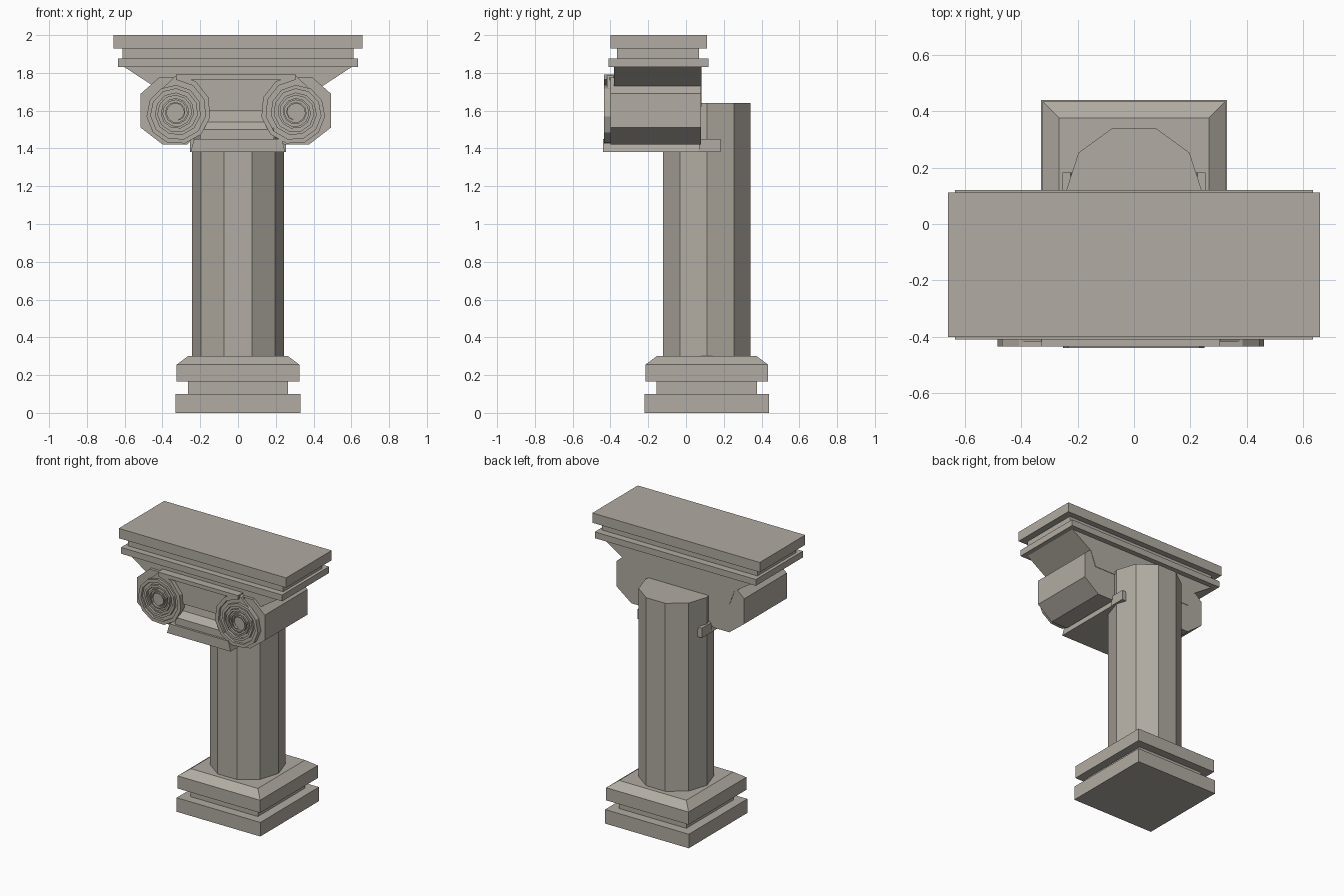
import bpy, bmesh, math

if "Cube" in bpy.data.objects:
    bpy.data.objects.remove(bpy.data.objects["Cube"])

stone = bpy.data.materials.new("warm_grey_stone")
stone.diffuse_color = (0.44, 0.41, 0.36, 1)
stone.use_nodes = True
stone.node_tree.nodes["Principled BSDF"].inputs["Base Color"].default_value = stone.diffuse_color


def finish(bm, name):
    bmesh.ops.recalc_face_normals(bm, faces=bm.faces)
    me = bpy.data.meshes.new(name)
    bm.to_mesh(me)
    bm.free()
    me.materials.append(stone)
    ob = bpy.data.objects.new(name, me)
    bpy.context.collection.objects.link(ob)
    return ob


def prism(name, profile, lo, hi, axis="y"):
    """Extrude a 2D outline: xz along y, yz along x, or xy along z."""
    place = {"y": lambda a, b, t: (a, t, b),
             "x": lambda a, b, t: (t, a, b),
             "z": lambda a, b, t: (a, b, t)}[axis]
    bm = bmesh.new()
    ends = [[bm.verts.new(place(a, b, t)) for a, b in profile] for t in (lo, hi)]
    bm.faces.new(ends[0])
    bm.faces.new(ends[1])
    n = len(profile)
    for i in range(n):
        j = (i + 1) % n
        bm.faces.new((ends[0][i], ends[0][j], ends[1][j], ends[1][i]))
    return finish(bm, name)


def slab(name, half, y0, y1, z0, z1):
    return prism(name, [(-half, z0), (half, z0), (half, z1), (-half, z1)], y0, y1)


# Square stepped base and ten-sided shaft share one axis, set back from the front
AXIS_Y = 0.11
bm = bmesh.new()
rings = []
for half, z in [(0.33, 0), (0.33, 0.10), (0.265, 0.10), (0.265, 0.165),
                (0.325, 0.165), (0.325, 0.255), (0.265, 0.30)]:
    rings.append([bm.verts.new((sx * half, AXIS_Y + sy * half, z))
                  for sx, sy in ((-1, -1), (1, -1), (1, 1), (-1, 1))])
for a, b in zip(rings, rings[1:]):
    for i in range(4):
        j = (i + 1) % 4
        bm.faces.new((a[i], a[j], b[j], b[i]))
bm.faces.new(rings[0])
bm.faces.new(rings[-1])
finish(bm, "stepped_base")

R = 0.243
prism("shaft", [(R * math.cos(i * math.pi / 5), AXIS_Y + R * math.sin(i * math.pi / 5))
                for i in range(10)], 0.29, 1.64, "z")

# Top slabs
slab("top_slab", 0.66, -0.40, 0.112, 1.93, 2.0)
slab("top_neck", 0.612, -0.365, 0.07, 1.875, 1.93)
slab("lower_slab", 0.635, -0.41, 0.12, 1.83, 1.875)
prism("flared_block", [(-0.60, 1.83), (-0.44, 1.725), (-0.40, 1.62),
                       (0.40, 1.62), (0.44, 1.725), (0.60, 1.83)], -0.38, 0.083)

# Centre of the capital: flat panel over a stepped, sloping moulding
slab("front_panel", 0.33, -0.405, 0.08, 1.60, 1.775)
prism("centre_moulding", [(0.08, 1.44), (-0.425, 1.44), (-0.425, 1.50), (-0.385, 1.54),
                          (-0.375, 1.61), (0.08, 1.61)], -0.20, 0.19, "x")
prism("bottom_plate", [(-0.252, 1.38), (0.25, 1.38), (0.232, 1.45), (-0.232, 1.45)],
      -0.44, 0.08)
for s in (-1, 1):
    prism("plate_arm", [(s * 0.21, 1.38), (s * 0.254, 1.38),
                        (s * 0.254, 1.45), (s * 0.225, 1.45)], 0.07, 0.182)


# Spiral volutes
def spiral_radius(turn):
    return 0.2 * 0.72 ** turn


def volute(side, cx, cz=1.592):
    def pt(turn, k=1.0):
        a = math.pi / 2 + turn * 2 * math.pi
        r = spiral_radius(turn) * k
        return cx - side * r * math.cos(a) * -1 * -1 * -1, cz + r * math.sin(a)

    # faceted scroll body behind
    prism("scroll_body", [(cx + side * dx, 1.60 + dz) for dx, dz in
                          [(-0.07, 0.175), (0.09, 0.175), (0.187, 0.09), (0.187, -0.09),
                           (0.07, -0.18), (-0.06, -0.18), (-0.13, -0.09), (-0.13, 0.09)]],
          -0.40, 0.08)
    steps = 11
    # recessed face
    prism("volute_face", [pt(i / steps, 0.97) for i in range(steps)], -0.417, -0.385)
    # raised spiral ridge
    bm = bmesh.new()
    rows = []
    for i in range(int(steps * 4.5) + 1):
        t = i / steps
        (xo, zo), (xi, zi) = pt(t), pt(t, 0.86)
        rows.append([bm.verts.new(p) for p in
                     ((xo, -0.40, zo), (xo, -0.435, zo), (xi, -0.435, zi), (xi, -0.40, zi))])
    for a, b in zip(rows, rows[1:]):
        for i in range(4):
            j = (i + 1) % 4
            bm.faces.new((a[i], a[j], b[j], b[i]))
    bm.faces.new(rows[0])
    bm.faces.new(rows[-1])
    finish(bm, "volute_spiral")


volute(-1, -0.328)
volute(1, 0.305)

# Raised band joining the two spirals
prism("top_band", [(-0.328, 1.764), (0.305, 1.764), (0.305, 1.792), (-0.328, 1.792)],
      -0.435, -0.38)
